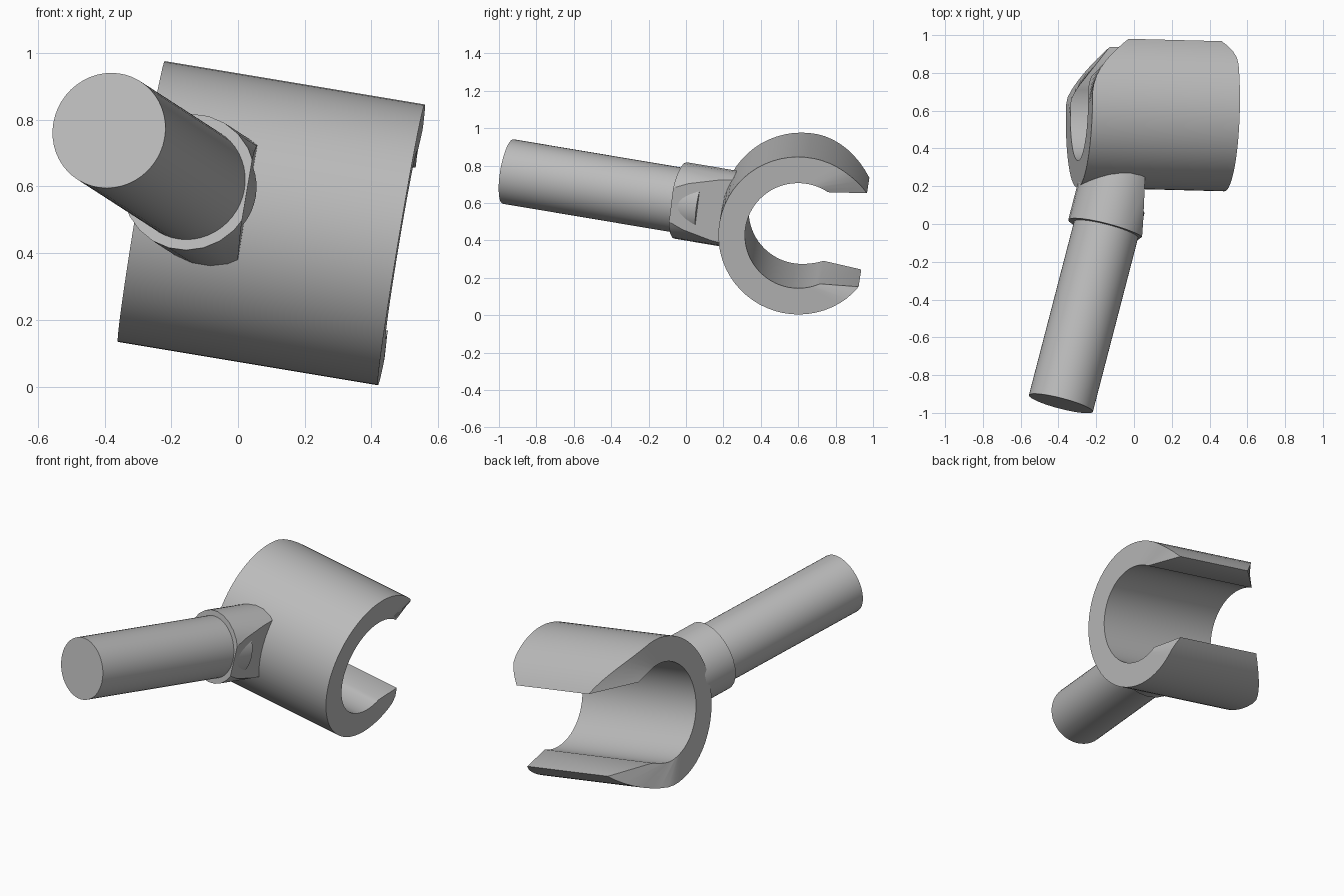
import bpy, bmesh, math
from mathutils import Vector

if "Cube" in bpy.data.objects:
    bpy.data.objects.remove(bpy.data.objects["Cube"])

grey = bpy.data.materials.new("plain grey")
grey.diffuse_color = (0.5, 0.5, 0.5, 1)
grey.use_nodes = True
grey.node_tree.nodes["Principled BSDF"].inputs["Base Color"].default_value = grey.diffuse_color

# Clip frame: a along the clip, u towards the opening, v up
LEFT, RIGHT = Vector((-0.29, 0.62, 0.555)), Vector((0.49, 0.60, 0.425))
a = (RIGHT - LEFT).normalized()
v = a.cross(Vector((0, 1, 0))).normalized()
u = v.cross(a).normalized()


def finish(name, bm):
    bmesh.ops.recalc_face_normals(bm, faces=bm.faces[:])
    mesh = bpy.data.meshes.new(name)
    bm.to_mesh(mesh)
    bm.free()
    mesh.materials.append(grey)
    ob = bpy.data.objects.new(name, mesh)
    bpy.context.collection.objects.link(ob)
    bpy.ops.object.select_all(action='DESELECT')
    ob.select_set(True)
    bpy.context.view_layer.objects.active = ob
    bpy.ops.object.shade_smooth_by_angle(angle=math.radians(32))
    return ob


def trim_left(pu, pv):
    # the jaws are cut back diagonally at the left end
    if pv > 0:
        return 0.24 * (max(pu - 0.07, 0) / 0.31) ** 2
    return 0.2 * (max(pu - 0.03, 0) / 0.29) ** 1.3


def trim_right(pu):
    # slight rounding of the jaw corners at the right end
    return 0.09 * (max(pu - 0.25, 0) / 0.13) ** 2


# Open ring clip: matched outer and inner arcs, swept between the two ends
bm = bmesh.new()
N = 48
rows = []
for i in range(N + 1):
    t = i / N
    row = []
    for r, start, end in ((0.427, 31, 319), (0.285, 56, 294)):
        ang = math.radians(start + (end - start) * t)
        pu, pv = r * math.cos(ang), r * math.sin(ang)
        off = u * pu + v * pv
        row.append(bm.verts.new(LEFT + off + a * trim_left(pu, pv)))
        row.append(bm.verts.new(RIGHT + off - a * trim_right(pu)))
    rows.append((row[0], row[1], row[3], row[2]))
for p, q in zip(rows, rows[1:]):
    for k in range(4):
        bm.faces.new((p[k], p[(k + 1) % 4], q[(k + 1) % 4], q[k]))
bm.faces.new(rows[0])
bm.faces.new(rows[-1])
finish("clip_ring", bm)

# Handle axis
h = Vector((0.26, 1, -0.168)).normalized()
START = Vector((-0.387, -0.95, 0.768))


def rod(radius, t0, t1, sides):
    bm = bmesh.new()
    bmesh.ops.create_cone(bm, cap_ends=True, segments=sides, radius1=radius,
                          radius2=radius, depth=t1 - t0)
    m = h.to_track_quat('Z', 'Y').to_matrix().to_4x4()
    m.translation = START + h * (t0 + t1) / 2
    bmesh.ops.transform(bm, matrix=m, verts=bm.verts[:])
    return bm


finish("handle_rod", rod(0.175, 0, 1.1, 48))

# Collar, sliced flat on its right side
bm = rod(0.207, 0.963, 1.267, 24)
cut = bmesh.ops.bisect_plane(bm, geom=bm.verts[:] + bm.edges[:] + bm.faces[:],
                             plane_co=(0.06, 0.25, 0.735), plane_no=a, clear_outer=True)
bmesh.ops.holes_fill(bm, edges=[e for e in bm.edges if e.is_boundary])
finish("collar", bm)
